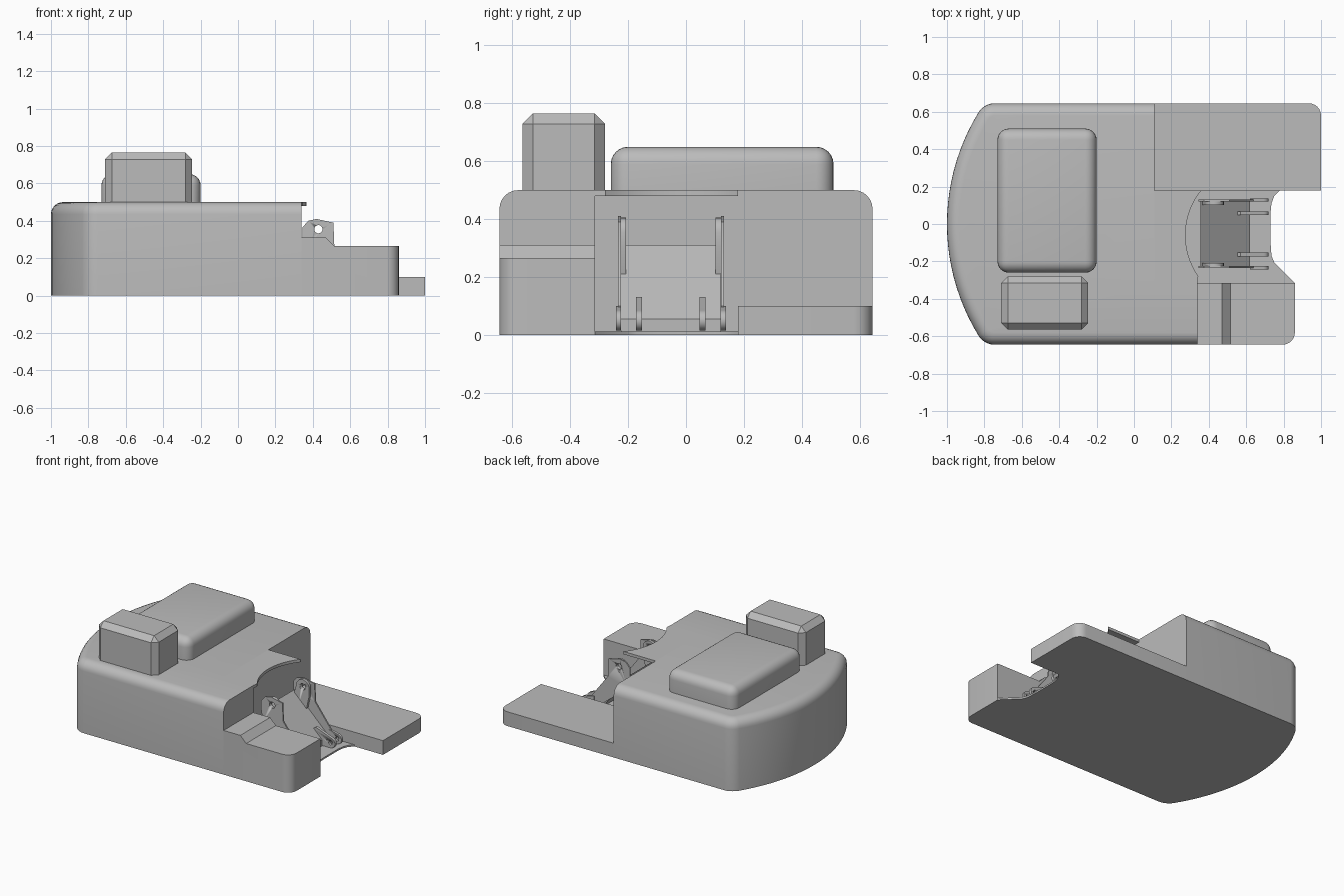
import bpy, bmesh, math
from mathutils import Vector

if "Cube" in bpy.data.objects:
    bpy.data.objects.remove(bpy.data.objects["Cube"], do_unlink=True)

grey = bpy.data.materials.new("plain_grey")
grey.use_nodes = True
grey.diffuse_color = (0.5, 0.5, 0.5, 1)
grey.node_tree.nodes["Principled BSDF"].inputs["Base Color"].default_value = (0.5, 0.5, 0.5, 1)


def finish(name, bm, smooth=True):
    """Turn a bmesh into a shaded, coloured object."""
    bmesh.ops.recalc_face_normals(bm, faces=bm.faces)
    mesh = bpy.data.meshes.new(name)
    bm.to_mesh(mesh)
    bm.free()
    mesh.materials.append(grey)
    obj = bpy.data.objects.new(name, mesh)
    bpy.context.collection.objects.link(obj)
    if smooth:
        bpy.ops.object.select_all(action='DESELECT')
        obj.select_set(True)
        bpy.context.view_layer.objects.active = obj
        bpy.ops.object.shade_smooth_by_angle(angle=math.radians(35))
    return obj


def prism(points, lo, hi, axis="z"):
    """Extrude a 2D outline along z (x,y outline) or along y (x,z outline)."""
    bm = bmesh.new()
    place = (lambda a, b: (a, b, lo)) if axis == "z" else (lambda a, b: (a, lo, b))
    face = bm.faces.new([bm.verts.new(place(a, b)) for a, b in points])
    new = bmesh.ops.extrude_face_region(bm, geom=[face])["geom"]
    step = Vector((0, 0, hi - lo)) if axis == "z" else Vector((0, hi - lo, 0))
    bmesh.ops.translate(bm, vec=step, verts=[g for g in new if isinstance(g, bmesh.types.BMVert)])
    return bm


def bevel(bm, rule, size, segments):
    edges = [e for e in bm.edges if rule(*(v.co for v in e.verts))]
    bmesh.ops.bevel(bm, geom=edges, offset=size, segments=segments, profile=0.5, affect='EDGES')


def rect(x0, x1, y0, y1):
    return [(x0, y0), (x1, y0), (x1, y1), (x0, y1)]


def arc(cx, cy, r, a0, a1, n):
    angles = [math.radians(a0 + (a1 - a0) * i / n) for i in range(n + 1)]
    return [(cx + r * math.cos(a), cy + r * math.sin(a)) for a in angles]


def vertical(a, b):
    return abs(a.z - b.z) > 0.01


HALF, TOP = 0.645, 0.5
BAY_LO, BAY_HI = -0.315, 0.18

# Main hull: bowed end, rounded upper rim on the outer sides
bow_r = (HALF ** 2 + 0.2 ** 2) / 0.4
sweep = math.degrees(math.asin(HALF / bow_r))
outline = arc(-1 + bow_r, 0, bow_r, 180 - sweep, 180 + sweep, 24)
outline += [(0.34, -HALF), (0.34, BAY_LO), (0.11, BAY_LO), (0.11, HALF)]
bm = prism(outline, 0, TOP)
bevel(bm, lambda a, b: vertical(a, b) and -0.81 < a.x < -0.79, 0.05, 5)


def outer_rim(a, b):
    mid = (a + b) / 2
    return min(a.z, b.z) > TOP - 0.01 and (abs(mid.y) > HALF - 0.01 or mid.x < -0.7)


bevel(bm, outer_rim, 0.065, 6)
finish("main_hull", bm)

# Thin scalloped roof lip over the bay
lip = [(0.11, BAY_HI), (0.11, BAY_LO), (0.34, BAY_LO)]
lip += arc(0.655, -0.06, 0.38, 215, 141, 16) + [(0.365, BAY_HI)]
finish("roof_lip", prism(lip, 0.48, TOP))

# Low deck on the back side
bm = prism(rect(0.11, 1, BAY_HI, HALF), 0, 0.1)
bevel(bm, lambda a, b: vertical(a, b) and a.x > 0.9 and a.y > 0.5, 0.065, 6)
finish("low_deck", bm)

# Stepped arm on the front side
arm = [(0.34, 0), (0.86, 0), (0.86, 0.265), (0.515, 0.265), (0.47, 0.31), (0.34, 0.31)]
bm = prism(arm, -HALF, BAY_LO, "y")
bevel(bm, lambda a, b: vertical(a, b) and min(a.x, b.x) > 0.8 and a.y < -0.6, 0.065, 6)
finish("stepped_arm", bm)

# Bay floor with a hollowed outer edge
floor = [(0.11, BAY_LO), (0.86, BAY_LO), (0.75, -0.205), (0.735, -0.17), (0.73, -0.1),
         (0.73, 0.06), (0.735, 0.11), (0.75, 0.15), (0.78, BAY_HI), (0.11, BAY_HI)]
finish("bay_floor", prism(floor, 0, 0.012))

# Cushion and chamfered box on the roof
bm = prism(rect(-0.73, -0.2, -0.26, 0.51), TOP - 0.01, 0.65)
bevel(bm, lambda a, b: vertical(a, b) or a.z > 0.6, 0.06, 6)
finish("roof_cushion", bm)
bm = prism(rect(-0.71, -0.245, -0.565, -0.28), TOP - 0.01, 0.765)
bevel(bm, lambda a, b: vertical(a, b) or a.z > 0.7, 0.036, 1)
finish("roof_box", bm, smooth=False)

# Sloping ramp in the bay
ramp = [(0.355, 0.31), (0.62, 0.055), (0.62, 0.012), (0.59, 0.012), (0.355, 0.27)]
finish("ramp", prism(ramp, -0.225, 0.12, "y"), smooth=False)


def drill(obj, x, z, r):
    """Cut a round hole through a plate along y."""
    cutter = finish("drill", prism(arc(x, z, r, 0, 345, 23), -0.5, 0.5, "y"))
    mod = obj.modifiers.new("hole", 'BOOLEAN')
    mod.object = cutter
    bpy.ops.object.select_all(action='DESELECT')
    obj.select_set(True)
    bpy.context.view_layer.objects.active = obj
    bpy.ops.object.modifier_apply(modifier=mod.name)
    bpy.data.objects.remove(cutter, do_unlink=True)


# Link plates, head brackets and foot knuckles, mirrored about the ramp's middle
MID = -0.0525
link = [(0.345, 0.30), (0.345, 0.365), (0.375, 0.40), (0.42, 0.41), (0.51, 0.39),
        (0.515, 0.265), (0.64, 0.10), (0.64, 0.03), (0.60, 0.03), (0.36, 0.22)]
head = arc(0.43, 0.355, 0.05, 0, 180, 12) + [(0.365, 0.30), (0.40, 0.22), (0.46, 0.21), (0.48, 0.30)]
outer_foot = [(0.62, 0.10), (0.62, 0.015)] + arc(0.685, 0.05, 0.035, -90, 80, 10)
inner_foot = [(0.55, 0.115), (0.61, 0.015)] + arc(0.685, 0.05, 0.035, -90, 80, 10) + [(0.57, 0.13)]
parts = [("link_plate", link, 0.173, 0.183, (0.43, 0.355, 0.022)),
         ("head_bracket", head, 0.155, 0.174, (0.43, 0.355, 0.022)),
         ("outer_foot", outer_foot, 0.172, 0.19, (0.685, 0.05, 0.014)),
         ("inner_foot", inner_foot, 0.10, 0.12, (0.685, 0.05, 0.014))]
for side, sign in (("back", 1), ("front", -1)):
    for name, profile, near, far, hole in parts:
        plate = finish(f"{side}_{name}", prism(profile, MID + sign * near, MID + sign * far, "y"))
        drill(plate, *hole)
